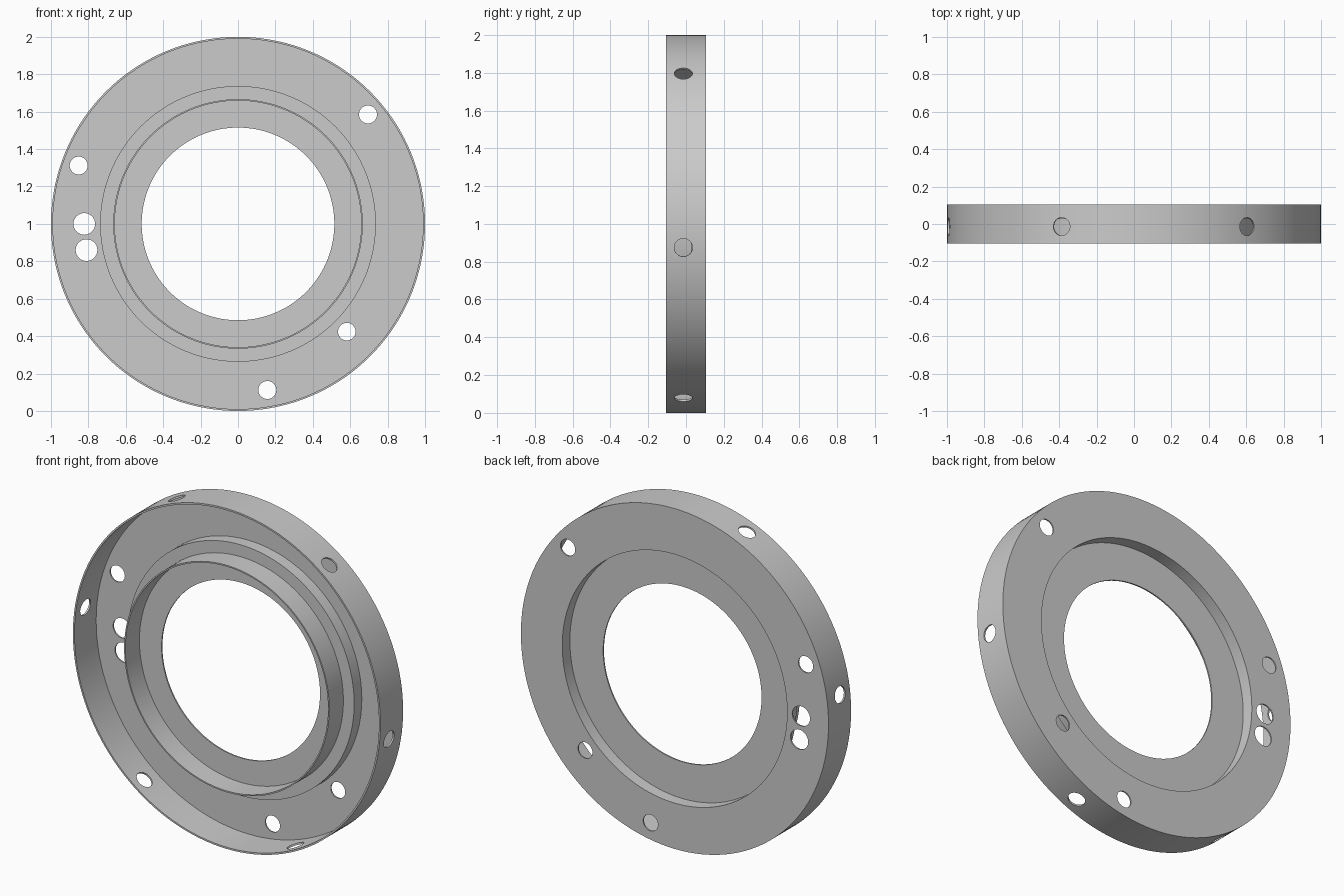
import bpy, bmesh, math
from mathutils import Matrix, Vector

if "Cube" in bpy.data.objects:
    bpy.data.objects.remove(bpy.data.objects["Cube"])

SEGMENTS = 144
CENTRE = Vector((0, 0, 1))

# Closed (radius, y) section: rim, back flange, stepped inner plate, front lip
section = [(1, -.105), (1, .105), (.731, .105), (.731, .034), (.515, .034),
           (.515, .026), (.659, .026), (.659, -.105), (.667, -.105),
           (.667, .026), (.737, .026), (.737, .097), (.99, .097), (.99, -.105)]


def make_object(name, bm):
    bmesh.ops.recalc_face_normals(bm, faces=bm.faces)
    mesh = bpy.data.meshes.new(name)
    bm.to_mesh(mesh)
    bm.free()
    obj = bpy.data.objects.new(name, mesh)
    bpy.context.collection.objects.link(obj)
    return obj


# Revolved ring
bm = bmesh.new()
rings = []
for i in range(SEGMENTS):
    a = 2 * math.pi * i / SEGMENTS
    rings.append([bm.verts.new((r * math.cos(a), y, 1 + r * math.sin(a))) for r, y in section])
n = len(section)
for i in range(SEGMENTS):
    p, q = rings[i], rings[(i + 1) % SEGMENTS]
    for j in range(n):
        k = (j + 1) % n
        bm.faces.new((p[j], p[k], q[k], q[j]))
ring = make_object("flanged_ring", bm)

# Hole cutters
cut = bmesh.new()


def add_cutter(position, axis, radius, depth):
    rot = Vector((0, 0, 1)).rotation_difference(axis).to_matrix().to_4x4()
    bmesh.ops.create_cone(cut, cap_ends=True, segments=32, radius1=radius, radius2=radius,
                          depth=depth, matrix=Matrix.Translation(position) @ rot)


# Flange holes (x, z, radius)
for x, z, r in [(.695, 1.585, .048), (-.852, 1.312, .048), (-.822, 1.0, .058),
                (-.81, .86, .058), (.582, .424, .047), (.157, .112, .048)]:
    add_cutter(Vector((x, .1, z)), Vector((0, 1, 0)), r, .06)

# Six radial holes through the rim
for i in range(6):
    a = math.radians(52.8 + 60 * i)
    d = Vector((math.cos(a), 0, math.sin(a)))
    add_cutter(CENTRE + d + Vector((0, -.014, 0)), d, .048, .06)
cutter = make_object("hole_cutters", cut)
cutter.hide_render = True

# Drill the holes
mod = ring.modifiers.new("holes", 'BOOLEAN')
mod.operation = 'DIFFERENCE'
mod.solver = 'EXACT'
mod.use_self = True
mod.object = cutter
bpy.context.view_layer.objects.active = ring
ring.select_set(True)
bpy.ops.object.modifier_apply(modifier=mod.name)
bpy.data.objects.remove(cutter)
bpy.ops.object.shade_smooth_by_angle(angle=math.radians(30))
